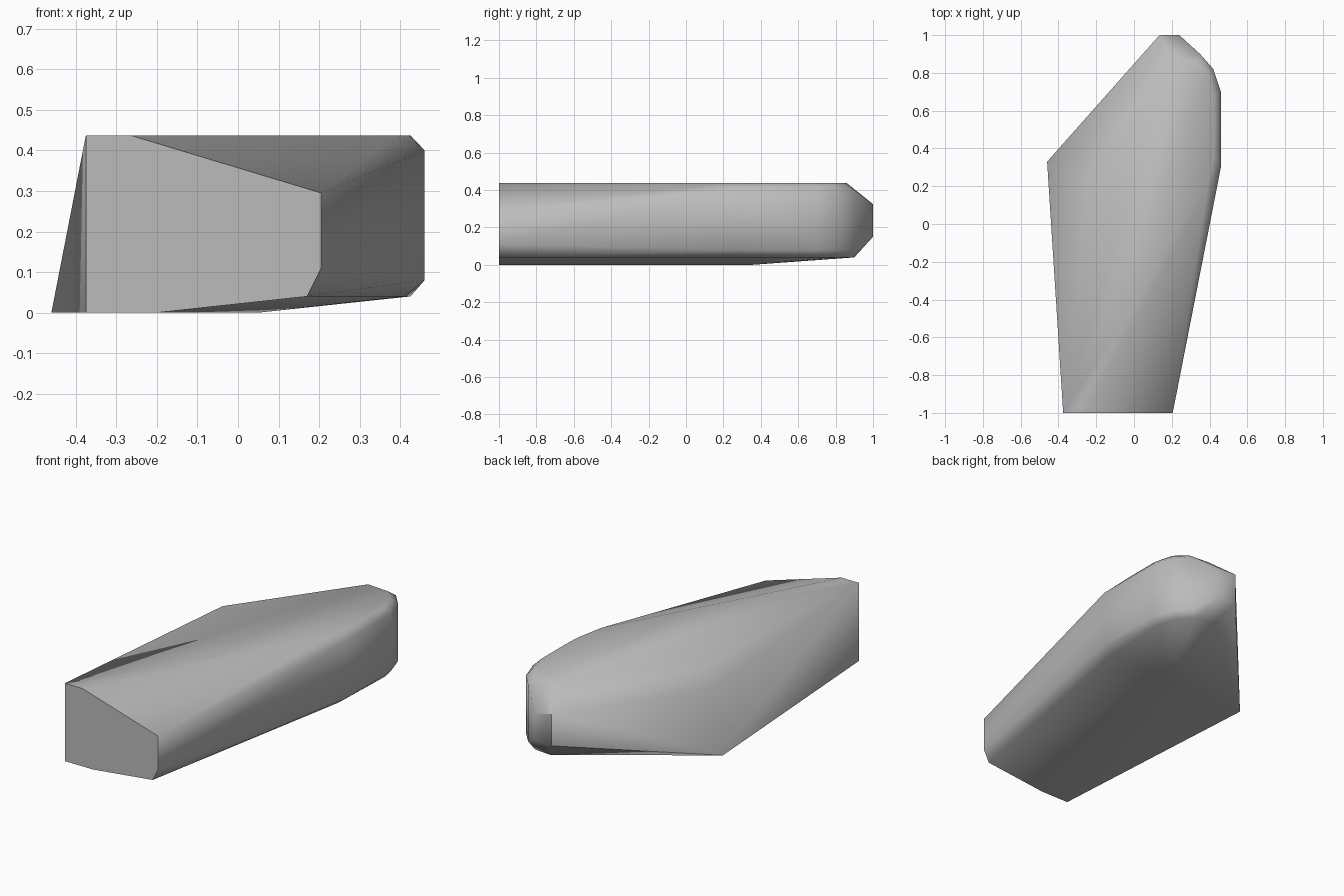
import bpy, bmesh, math

if "Cube" in bpy.data.objects:
    bpy.data.objects.remove(bpy.data.objects["Cube"])

TOP, RIM = 0.437, 0.04

# Flat front end
front_end = [(x, -1, z) for x, z in (
    (-0.375, 0), (-0.2, 0), (0.17, RIM), (0.205, 0.11),
    (0.205, 0.295), (-0.265, TOP), (-0.375, TOP))]

# Corner that sticks out on the -x side, and the narrow back end
side_corner = [(-0.46, 0.33, 0), (-0.355, 0.27, 0.33)]
back_end = [(0.135, 1, 0.15), (0.135, 1, 0.325), (0.165, 1, 0.325),
            (0.24, 1, 0.15), (0.24, 1, 0.3)]

# Flat top outline, belly and raised underside rim
top_plan = [(-0.25, 0.22), (0.39, 0.2), (0.42, 0.36), (0.425, 0.46),
            (0.425, 0.68), (0.395, 0.79), (0.33, 0.85), (0.205, 0.86)]
rim_plan = [(0.41, 0.3), (0.425, 0.7), (0.39, 0.81), (0.315, 0.89), (0.21, 0.9)]
top = [(x, y, TOP) for x, y in top_plan]
rim = [(x, y, RIM) for x, y in rim_plan]
belly = [(0.05, 0.35, 0)]

# Rounded wall on the +x side
wall_plan = [(0.46, 0.3), (0.46, 0.7), (0.42, 0.82), (0.35, 0.9)]
wall = [(x, y, z) for x, y in wall_plan for z in (0.08, 0.4)]

# Wrap one faceted skin around all the corners
bm = bmesh.new()
for p in front_end + side_corner + back_end + top + rim + belly + wall:
    bm.verts.new(p)
bmesh.ops.convex_hull(bm, input=bm.verts[:])
loose = [v for v in bm.verts if not v.link_faces]
bmesh.ops.delete(bm, geom=loose, context='VERTS')
bmesh.ops.dissolve_limit(bm, angle_limit=math.radians(0.5),
                         verts=bm.verts[:], edges=bm.edges[:])
bmesh.ops.recalc_face_normals(bm, faces=bm.faces[:])
mesh = bpy.data.meshes.new("stone_block")
bm.to_mesh(mesh)
bm.free()
block = bpy.data.objects.new("stone_block", mesh)
bpy.context.collection.objects.link(block)

# Plain grey stone
grey = bpy.data.materials.new("stone_grey")
grey.use_nodes = True
colour = (0.5, 0.5, 0.5, 1)
grey.diffuse_color = colour
grey.node_tree.nodes["Principled BSDF"].inputs["Base Color"].default_value = colour
mesh.materials.append(grey)

# Soft shading across the shallow edges
bpy.context.view_layer.objects.active = block
block.select_set(True)
bpy.ops.object.shade_smooth_by_angle(angle=math.radians(48))
